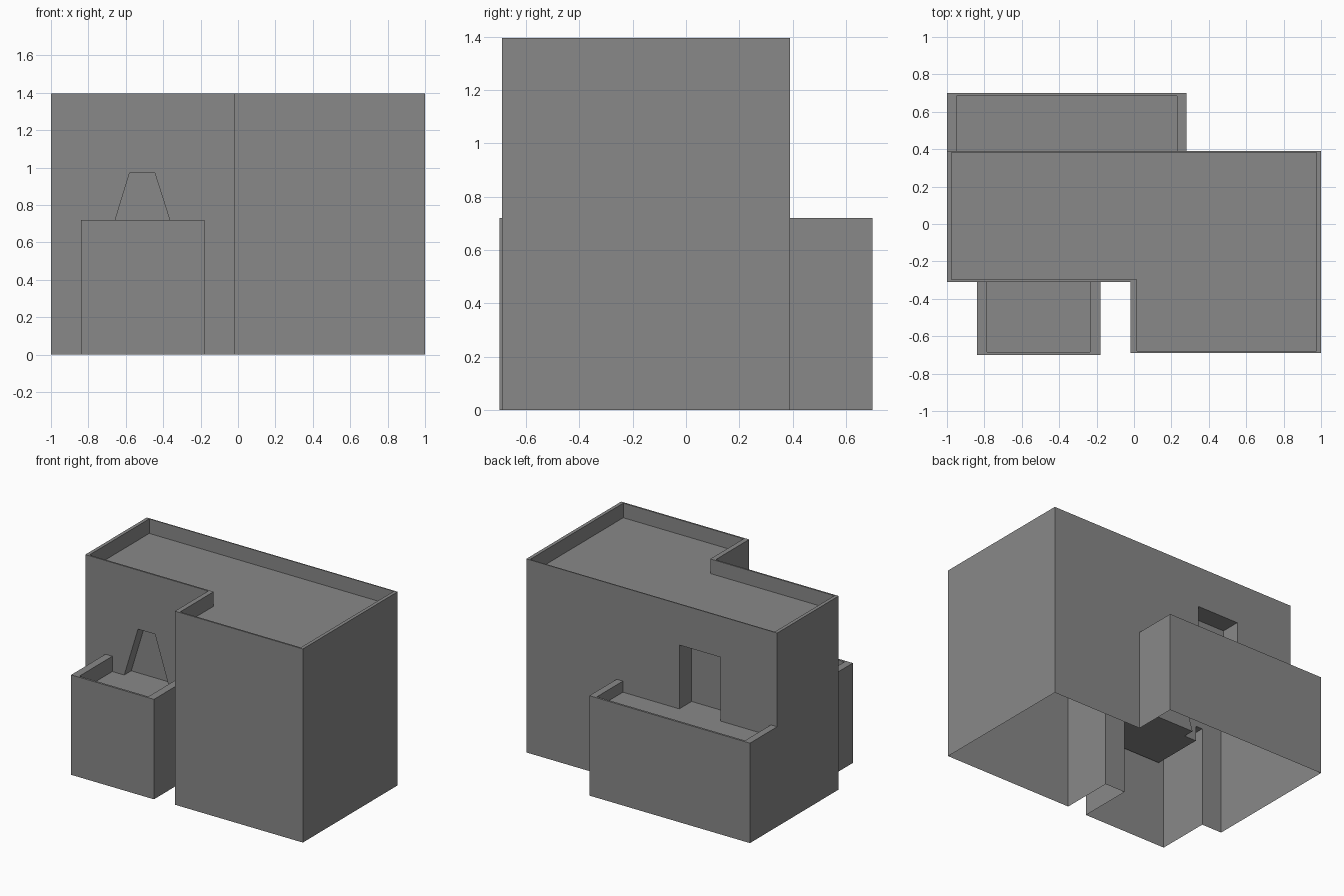
import bpy
import bmesh
from mathutils import Vector

cube = bpy.data.objects.get("Cube")
if cube:
    bpy.data.objects.remove(cube, do_unlink=True)

# One plain grey for the whole building
GREY = (0.25, 0.25, 0.25, 1)
grey = bpy.data.materials.new("plain_grey")
grey.use_nodes = True
grey.diffuse_color = GREY
next(n for n in grey.node_tree.nodes
     if n.type == 'BSDF_PRINCIPLED').inputs["Base Color"].default_value = GREY


def prism(name, outline, sweep):
    """Closed solid: an outline of 3D points swept along a vector."""
    bm = bmesh.new()
    face = bm.faces.new([bm.verts.new(p) for p in outline])
    moved = bmesh.ops.extrude_face_region(bm, geom=[face])["geom"]
    bmesh.ops.translate(bm, vec=Vector(sweep),
                        verts=[v for v in moved if isinstance(v, bmesh.types.BMVert)])
    bmesh.ops.recalc_face_normals(bm, faces=bm.faces[:])
    mesh = bpy.data.meshes.new(name)
    bm.to_mesh(mesh)
    bm.free()
    mesh.materials.append(grey)
    obj = bpy.data.objects.new(name, mesh)
    bpy.context.scene.collection.objects.link(obj)
    return obj


def box(name, x0, x1, y0, y1, z0, z1):
    corners = [(x0, y0, z0), (x1, y0, z0), (x1, y1, z0), (x0, y1, z0)]
    return prism(name, corners, (0, 0, z1 - z0))


def ell(name, left, right, front, step_x, step_y, back, z0, z1):
    """L-shaped block with a notch at the front right corner."""
    plan = [(left, step_y), (step_x, step_y), (step_x, front),
            (right, front), (right, back), (left, back)]
    return prism(name, [(x, y, z0) for x, y in plan], (0, 0, z1 - z0))


def combine(target, tool, operation):
    mod = target.modifiers.new("join", 'BOOLEAN')
    mod.operation = operation
    mod.solver = 'EXACT'
    mod.object = tool
    bpy.context.view_layer.objects.active = target
    bpy.ops.object.modifier_apply(modifier=mod.name)
    bpy.data.objects.remove(tool, do_unlink=True)


WALL_FRONT, WALL_BACK = -0.31, 0.39
TOP, ROOF = 1.395, 1.29
RAIL, FRONT_FLOOR, BACK_FLOOR = 0.72, 0.61, 0.64

# Main body with the two balcony blocks joined on
building = ell("building", -1, 1, -0.69, -0.02, WALL_FRONT, WALL_BACK, 0, TOP)
combine(building, box("front_balcony", -0.84, -0.18, -0.7, -0.2, 0, RAIL), 'UNION')
combine(building, box("back_balcony", -1, 0.28, 0.2, 0.7, 0, RAIL), 'UNION')

# Sunken roof and balcony floors, leaving thin parapets
cuts = [
    ell("roof_recess", -0.975, 0.975, -0.678, 0.015, -0.298, 0.382, ROOF, TOP + 0.2),
    box("front_floor_recess", -0.785, -0.235, -0.685, WALL_FRONT, FRONT_FLOOR, 0.9),
    box("back_floor_recess", -0.95, 0.23, WALL_BACK, 0.685, BACK_FLOOR, 0.9),
]

# Tapered front doorway and straight back doorway
door = [(-0.69, FRONT_FLOOR), (-0.33, FRONT_FLOOR), (-0.445, 0.97), (-0.58, 0.97)]
cuts.append(prism("front_doorway", [(x, -0.45, z) for x, z in door], (0, 0.22, 0)))
cuts.append(box("back_doorway", -0.55, -0.22, 0.25, 0.5, BACK_FLOOR, 1.1))
for cut in cuts:
    combine(building, cut, 'DIFFERENCE')

# Open underside
bm = bmesh.new()
bm.from_mesh(building.data)
under = [f for f in bm.faces if f.calc_center_median().z < 0.001]
bmesh.ops.delete(bm, geom=under, context='FACES')
for f in bm.faces:
    f.smooth = False
    f.material_index = 0
bm.to_mesh(building.data)
bm.free()
